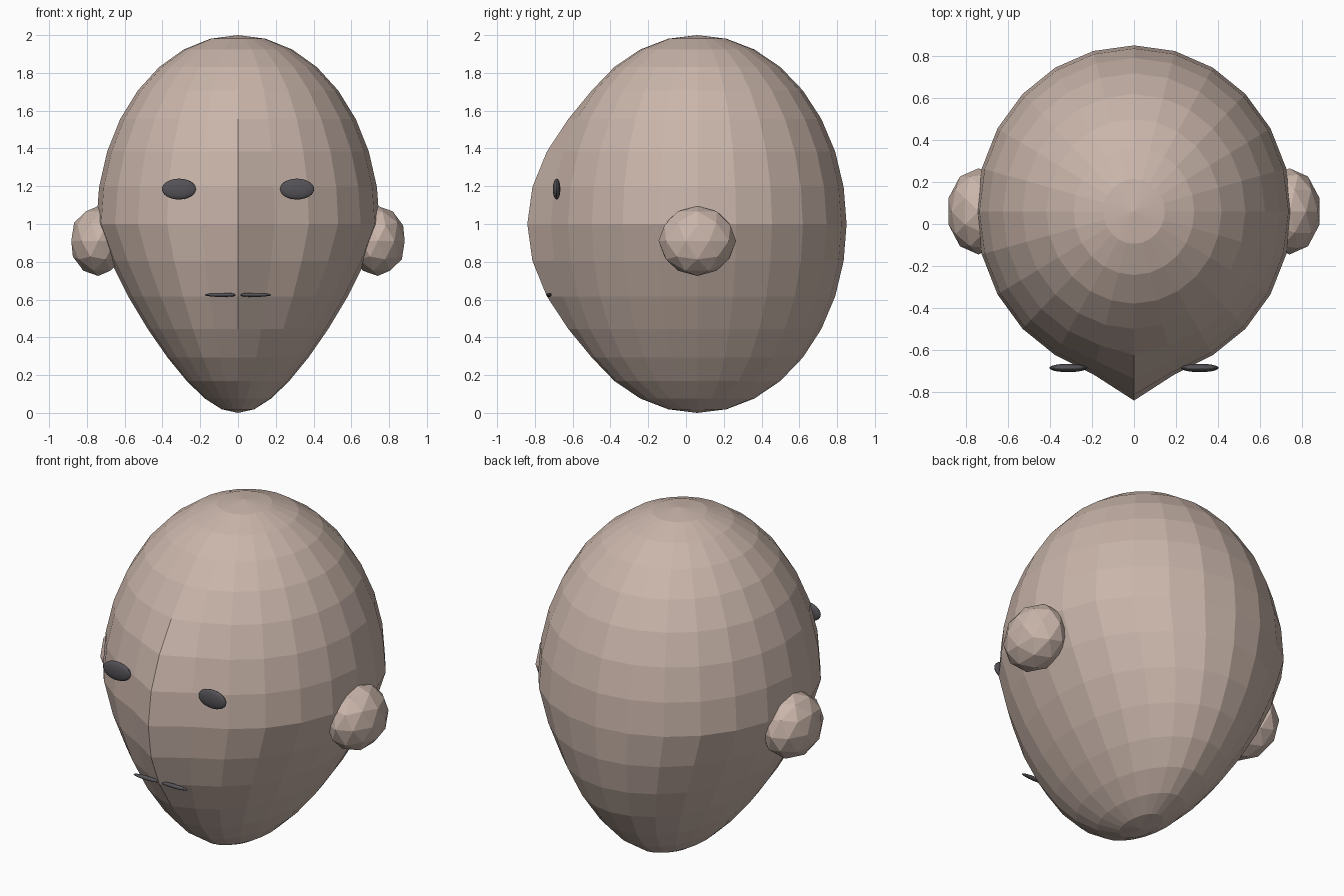
import bpy, bmesh
from mathutils import Vector

cube = bpy.data.objects.get("Cube")
if cube:
    bpy.data.objects.remove(cube)


def make_material(name, color):
    mat = bpy.data.materials.new(name)
    mat.use_nodes = True
    mat.diffuse_color = (*color, 1)
    mat.node_tree.nodes["Principled BSDF"].inputs["Base Color"].default_value = (*color, 1)
    return mat


skin = make_material("skin", (0.59, 0.465, 0.405))
charcoal = make_material("charcoal", (0.09, 0.085, 0.095))


def finish(bm, name, mat):
    mesh = bpy.data.meshes.new(name)
    bmesh.ops.recalc_face_normals(bm, faces=bm.faces)
    bm.to_mesh(mesh)
    bm.free()
    mesh.materials.append(mat)
    obj = bpy.data.objects.new(name, mesh)
    bpy.context.collection.objects.link(obj)
    return obj


def ellipsoid(name, mat, center, radii, ico=False, segments=24, rings=16):
    bm = bmesh.new()
    if ico:
        bmesh.ops.create_icosphere(bm, subdivisions=2, radius=1)
    else:
        bmesh.ops.create_uvsphere(bm, u_segments=segments, v_segments=rings, radius=1)
    for v in bm.verts:
        v.co = Vector(c + r * p for c, r, p in zip(center, radii, v.co))
    return finish(bm, name, mat)


# Head: faceted sphere, tapered sideways to the chin, with a pinched nose ridge
HEAD_Y, WIDTH, DEPTH = 0.06, 0.75, 0.79
bm = bmesh.new()
bmesh.ops.create_uvsphere(bm, u_segments=24, v_segments=16, radius=1)
for v in bm.verts:
    x, y, z = v.co
    taper = 1 + 0.42 * min(z, 0)
    pull = 0
    if y < 0 and abs(z) < 0.7:
        height = max(0, 1 - (z / 0.68) ** 2) ** 1.3
        if abs(x) < 0.01:
            pull = 0.11 * height
        elif abs(x) < 0.27:
            pull = 0.012 * height
    v.co = (x * WIDTH * taper, HEAD_Y + y * DEPTH - pull, 1 + z)
finish(bm, "head", skin)

# Paired features
for side, s in (("left", 1), ("right", -1)):
    ellipsoid(side + "_ear", skin, (s * 0.74, 0.06, 0.91), (0.15, 0.205, 0.185), ico=True)
    ellipsoid(side + "_eye", charcoal, (s * 0.313, -0.685, 1.185), (0.09, 0.02, 0.055))
    lip = ellipsoid(side + "_lip", charcoal, (0, 0, 0), (0.088, 0.014, 0.011))
    lip.location = (s * 0.088, -0.725, 0.625)
